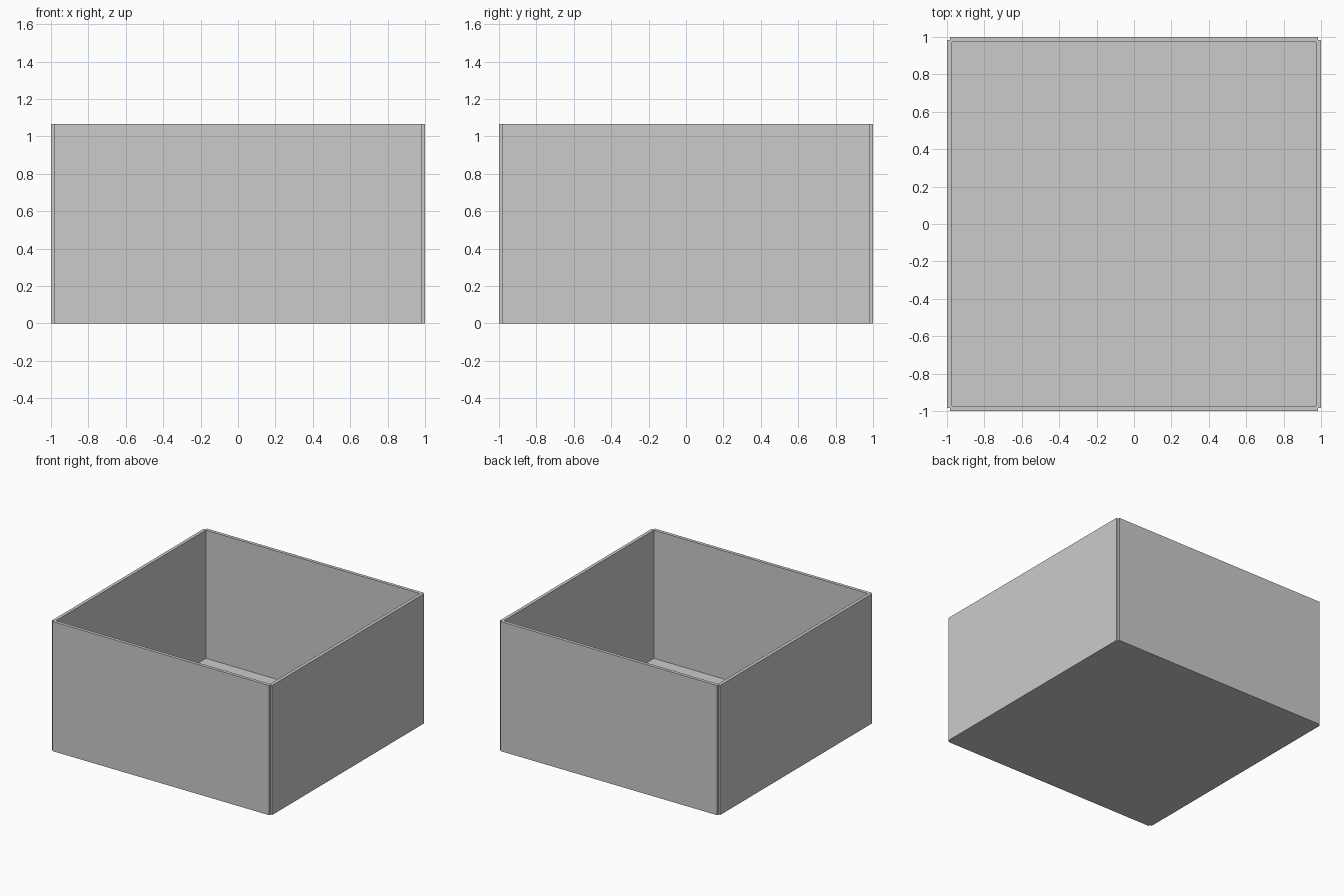
import bpy, bmesh

if "Cube" in bpy.data.objects:
    bpy.data.objects.remove(bpy.data.objects["Cube"])

HEIGHT = 1.065   # overall height
NOTCH = 0.984    # where each corner notch begins
INNER = 0.973    # half width of the cavity
FLOOR = 0.012    # floor thickness


def turned(corner):
    """Repeat one corner's points around the four quarter turns."""
    points = []
    for _ in range(4):
        points += corner
        corner = [(-y, x) for x, y in corner]
    return points


def prism(name, points, z0, z1):
    bm = bmesh.new()
    base = bm.faces.new([bm.verts.new((x, y, z0)) for x, y in points])
    top = bmesh.ops.extrude_face_region(bm, geom=[base], use_keep_orig=True)
    for v in top["geom"]:
        if isinstance(v, bmesh.types.BMVert):
            v.co.z = z1
    bmesh.ops.recalc_face_normals(bm, faces=bm.faces)
    mesh = bpy.data.meshes.new(name)
    bm.to_mesh(mesh)
    bm.free()
    obj = bpy.data.objects.new(name, mesh)
    bpy.context.collection.objects.link(obj)
    return obj


# Square box body with a small step cut into each vertical corner
box = prism("open_box", turned([(1, NOTCH), (NOTCH, NOTCH), (NOTCH, 1)]), 0, HEIGHT)

# Cutter that hollows the box down to its thin floor
cutter = prism("cavity_cutter", turned([(INNER, INNER)]), FLOOR, HEIGHT + 0.2)
cutter.hide_render = True
cutter.hide_viewport = True
cut = box.modifiers.new("hollow", "BOOLEAN")
cut.operation = "DIFFERENCE"
cut.solver = "EXACT"
cut.object = cutter
